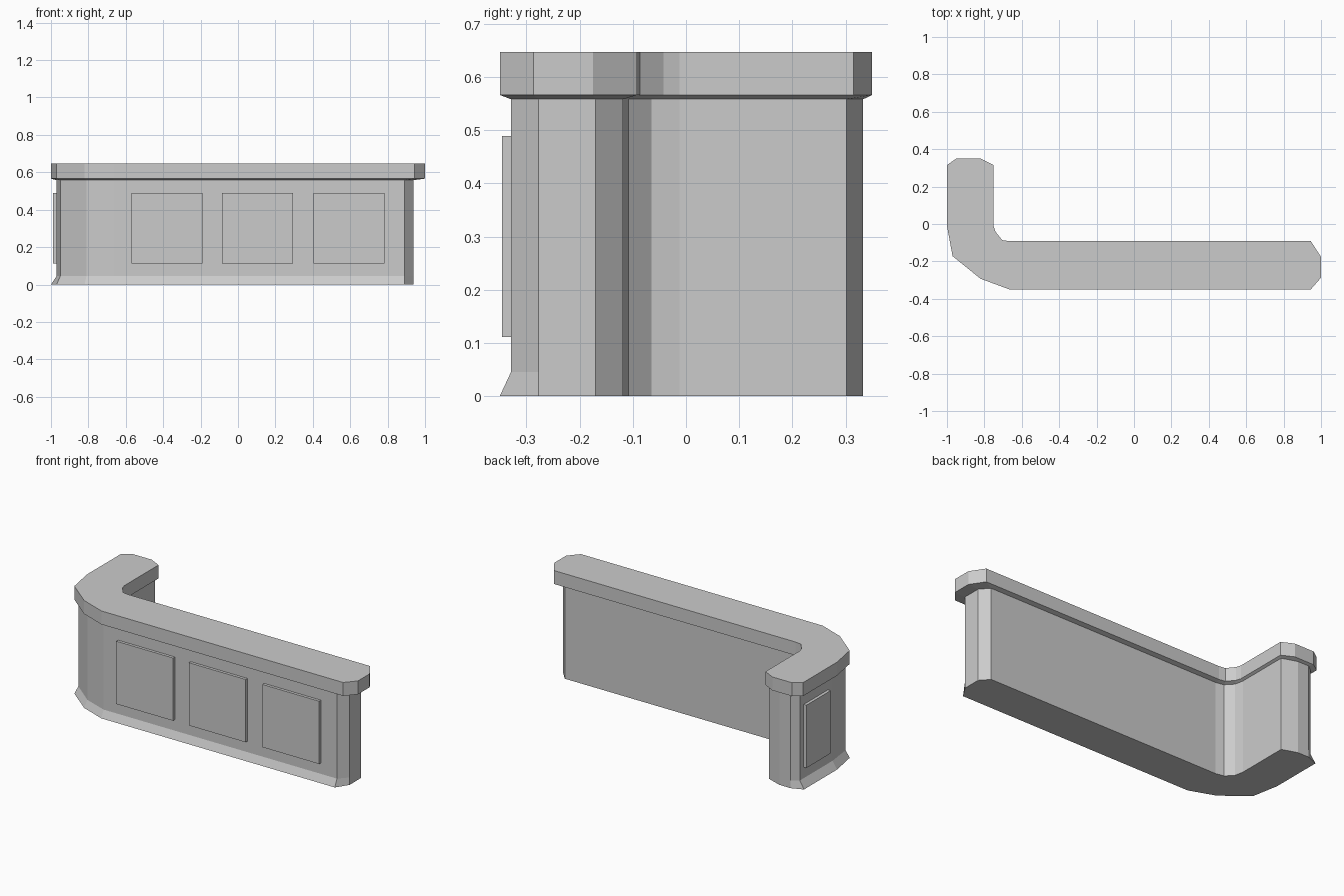
import bpy, bmesh

if "Cube" in bpy.data.objects:
    bpy.data.objects.remove(bpy.data.objects["Cube"])

# Matching outlines, anticlockwise from the front right corner:
# right end, back wall, inner bend, left arm end, outer bend
top_outline = [(.945, -.35), (1, -.287), (1, -.175), (.945, -.092),
               (-.665, -.092), (-.705, -.086), (-.74, -.042), (-.75, -.012),
               (-.75, .315), (-.82, .35), (-.95, .35), (-1, .315),
               (-1, -.01), (-.97, -.172), (-.82, -.293), (-.665, -.35)]
body_outline = [(.89, -.329), (.937, -.277), (.937, -.17), (.89, -.118),
                (-.665, -.118), (-.715, -.108), (-.755, -.065), (-.765, -.012),
                (-.765, .302), (-.855, .333), (-.93, .333), (-.97, .302),
                (-.97, -.01), (-.95, -.162), (-.81, -.277), (-.665, -.329)]
# The skirting flares only along the customer side
base_outline = [(.89, -.35)] + body_outline[1:11] + [(-1, .305)] + top_outline[12:]


def loft(name, rings):
    """Skin a stack of (outline, z) rings and cap both ends."""
    bm = bmesh.new()
    loops = [[bm.verts.new((x, y, z)) for x, y in pts] for pts, z in rings]
    for low, high in zip(loops, loops[1:]):
        n = len(low)
        for i in range(n):
            j = (i + 1) % n
            bm.faces.new((low[i], low[j], high[j], high[i]))
    bm.faces.new(loops[0][::-1])
    bm.faces.new(loops[-1])
    bmesh.ops.recalc_face_normals(bm, faces=bm.faces[:])
    mesh = bpy.data.meshes.new(name)
    bm.to_mesh(mesh)
    bm.free()
    bpy.context.collection.objects.link(bpy.data.objects.new(name, mesh))


def panel(name, x0, x1, y0, y1):
    """Raised rectangular panel standing proud of a wall."""
    rect = [(x0, y0), (x1, y0), (x1, y1), (x0, y1)]
    loft(name, [(rect, .111), (rect, .489)])


# Counter body with flared skirting
loft("counter_body", [(base_outline, 0), (body_outline, .045), (body_outline, .558)])

# Worktop slab with a chamfered underside
loft("worktop", [(body_outline, .558), (top_outline, .566), (top_outline, .647)])

# Three front panels and one on the left side
for i, x in enumerate((-.38, .104, .594)):
    panel(f"front_panel_{i + 1}", x - .189, x + .189, -.346, -.32)
panel("side_panel", -.988, -.96, .035, .265)
